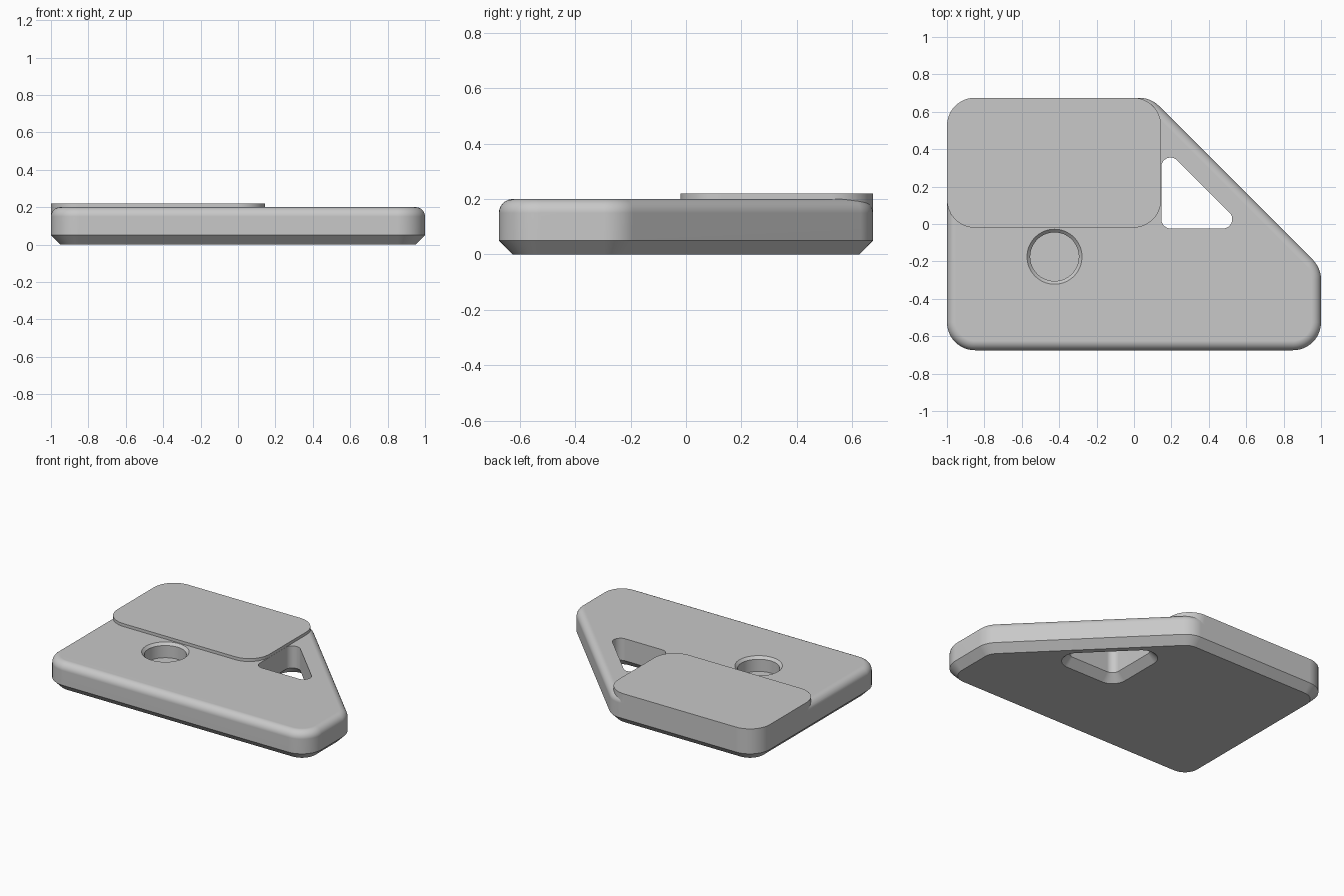
import bpy, bmesh, math
from mathutils import Vector

if "Cube" in bpy.data.objects:
    bpy.data.objects.remove(bpy.data.objects["Cube"])

grey = bpy.data.materials.new("plain_grey")
grey.diffuse_color = (0.58, 0.58, 0.58, 1)
grey.use_nodes = True
grey.node_tree.nodes["Principled BSDF"].inputs["Base Color"].default_value = grey.diffuse_color


def outline(corners, r, inset=0.0, step=7.5):
    """Rounded convex polygon (counter-clockwise); inset shrinks the arcs about their centres."""
    pts, n = [], len(corners)
    for i in range(n):
        p = Vector(corners[i])
        a = (p - Vector(corners[i - 1])).normalized()
        b = (Vector(corners[(i + 1) % n]) - p).normalized()
        turn = math.acos(max(-1, min(1, a.dot(b))))
        centre = p + (b - a).normalized() * (r / math.cos(turn / 2))
        start = math.atan2(-a.x, a.y)
        segs = max(2, round(math.degrees(turn) / step))
        for k in range(segs + 1):
            t = start + turn * k / segs
            pts.append((centre.x + (r - inset) * math.cos(t),
                        centre.y + (r - inset) * math.sin(t)))
    return pts


def loft(name, rings):
    """Closed solid through (outline, z) rings, bottom to top."""
    bm = bmesh.new()
    loops = [[bm.verts.new((x, y, z)) for x, y in pts] for pts, z in rings]
    n = len(loops[0])
    for lo, hi in zip(loops, loops[1:]):
        for i in range(n):
            j = (i + 1) % n
            bm.faces.new((lo[i], lo[j], hi[j], hi[i]))
    bm.faces.new(loops[0][::-1])
    bm.faces.new(loops[-1])
    bmesh.ops.recalc_face_normals(bm, faces=bm.faces)
    me = bpy.data.meshes.new(name)
    bm.to_mesh(me)
    bm.free()
    me.materials.append(grey)
    ob = bpy.data.objects.new(name, me)
    bpy.context.collection.objects.link(ob)
    return ob


def combine(target, tool, operation):
    tool.hide_render = True
    bpy.context.view_layer.objects.active = target
    mod = target.modifiers.new(operation.lower(), 'BOOLEAN')
    mod.object, mod.operation, mod.solver = tool, operation, 'EXACT'
    bpy.ops.object.modifier_apply(modifier=mod.name)
    bpy.data.objects.remove(tool)


# Base plate: chamfered bottom edge, rounded top edge
plate = [(-1, -0.675), (1, -0.675), (1, -0.235), (0.09, 0.675), (-1, 0.675)]
rings = [(outline(plate, 0.15, 0.05), 0), (outline(plate, 0.15), 0.05)]
for k in range(9):
    t = math.pi / 2 * k / 8
    rings.append((outline(plate, 0.15, 0.05 * (1 - math.cos(t))), 0.15 + 0.05 * math.sin(t)))
body = loft("base_plate", rings)

# Raised rectangular pad in the back left corner
pad = [(-1, -0.02), (0.145, -0.02), (0.145, 0.675), (-1, 0.675)]
combine(body, loft("raised_pad", [(outline(pad, 0.15), 0.1), (outline(pad, 0.15), 0.22)]), 'UNION')

# Triangular through hole, flared at the bottom
tri = [(0.146, -0.024), (0.596, -0.024), (0.146, 0.426)]
combine(body, loft("triangle_cutter", [(outline(tri, 0.05, -0.06), -0.01),
                                       (outline(tri, 0.05), 0.05),
                                       (outline(tri, 0.05), 0.3)]), 'DIFFERENCE')


# Round blind hole with a chamfered rim
def circle(r, n=64):
    return [(-0.425 + r * math.cos(2 * math.pi * i / n),
             -0.175 + r * math.sin(2 * math.pi * i / n)) for i in range(n)]


combine(body, loft("round_cutter", [(circle(0.13), 0.1), (circle(0.13), 0.183),
                                    (circle(0.149), 0.202), (circle(0.149), 0.25)]), 'DIFFERENCE')

# Smooth the curved surfaces, keep the edges crisp
bpy.ops.object.select_all(action='DESELECT')
body.select_set(True)
bpy.context.view_layer.objects.active = body
bpy.ops.object.shade_smooth_by_angle(angle=math.radians(25))
mod = body.modifiers.new("even_shading", 'WEIGHTED_NORMAL')
mod.keep_sharp = True
